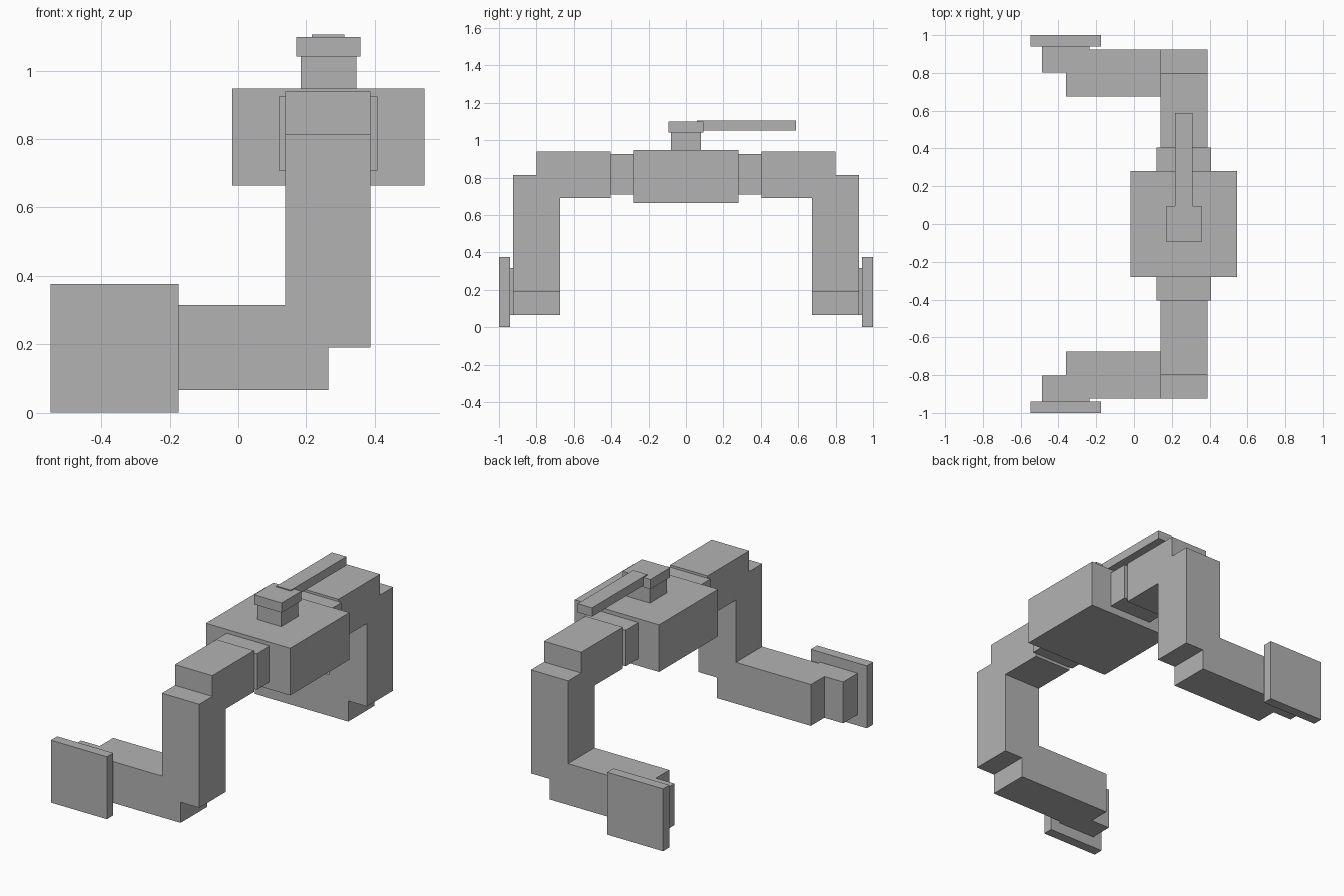
import bpy
import bmesh

if "Cube" in bpy.data.objects:
    bpy.data.objects.remove(bpy.data.objects["Cube"])

metal = bpy.data.materials.new("grey metal")
metal.diffuse_color = (0.45, 0.45, 0.45, 1)
metal.use_nodes = True
metal.node_tree.nodes["Principled BSDF"].inputs["Base Color"].default_value = metal.diffuse_color


def box(name, x, y, z):
    """Box from (min, max) ranges on each axis."""
    bm = bmesh.new()
    bmesh.ops.create_cube(bm, size=1)
    for v in bm.verts:
        for i, (lo, hi) in enumerate((x, y, z)):
            v.co[i] = hi if v.co[i] > 0 else lo
    mesh = bpy.data.meshes.new(name)
    bm.to_mesh(mesh)
    bm.free()
    mesh.materials.append(metal)
    obj = bpy.data.objects.new(name, mesh)
    bpy.context.collection.objects.link(obj)
    return obj


def box_pair(name, x, y, z):
    """The same box on both sides of y = 0."""
    box(name + "_back", x, y, z)
    box(name + "_front", x, (-y[1], -y[0]), z)


# Valve body, stem, cap and lever
box("valve_body", (-0.018, 0.546), (-0.281, 0.281), (0.664, 0.948))
box("stem", (0.184, 0.346), (-0.08, 0.08), (0.948, 1.041))
box("handle_cap", (0.171, 0.358), (-0.094, 0.094), (1.041, 1.099))
box("handle_lever", (0.216, 0.311), (0.06, 0.588), (1.052, 1.105))

# Pipes on both sides, from the body to the end flanges
box_pair("collar", (0.12, 0.408), (0.281, 0.404), (0.708, 0.925))
box_pair("upper_pipe", (0.139, 0.388), (0.404, 0.80), (0.69, 0.939))
box_pair("upright_pipe", (0.139, 0.388), (0.674, 0.924), (0.19, 0.814))
box_pair("lower_pipe", (-0.361, 0.264), (0.674, 0.924), (0.066, 0.315))
box_pair("flange_neck", (-0.486, -0.236), (0.802, 0.94), (0.066, 0.315))
box_pair("flange", (-0.548, -0.174), (0.94, 1.0), (0.0, 0.376))
